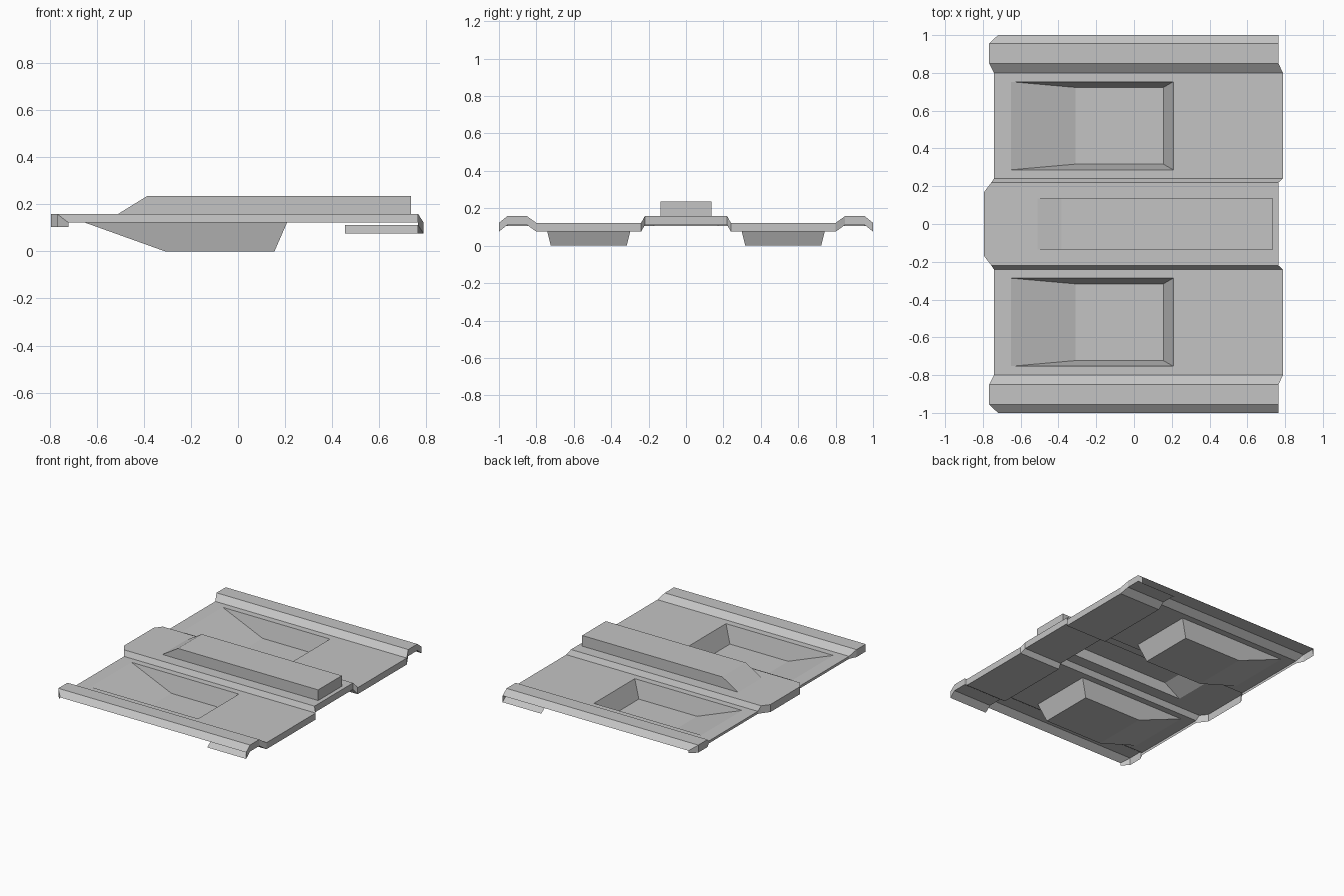
import bpy, bmesh

if "Cube" in bpy.data.objects:
    bpy.data.objects.remove(bpy.data.objects["Cube"], do_unlink=True)

grey = bpy.data.materials.new("light grey metal")
grey.use_nodes = True
color = (0.55, 0.55, 0.55, 1)
grey.diffuse_color = color
grey.node_tree.nodes["Principled BSDF"].inputs["Base Color"].default_value = color


def build(name, faces, up_index=0):
    """Weld corner lists into one sheet whose chosen face points upward."""
    bm = bmesh.new()
    for face in faces:
        bm.faces.new([bm.verts.new(p) for p in face])
    bmesh.ops.remove_doubles(bm, verts=bm.verts, dist=0.0005)
    bmesh.ops.recalc_face_normals(bm, faces=bm.faces)
    bm.faces.ensure_lookup_table()
    if bm.faces[up_index].normal.z < 0:
        bmesh.ops.reverse_faces(bm, faces=bm.faces)
    mesh = bpy.data.meshes.new(name)
    bm.to_mesh(mesh)
    bm.free()
    mesh.materials.append(grey)
    obj = bpy.data.objects.new(name, mesh)
    bpy.context.collection.objects.link(obj)
    return obj


def rect(x0, x1, y0, y1, z):
    return [(x0, y0, z), (x1, y0, z), (x1, y1, z), (x0, y1, z)]


def ring(a, b):
    """Four faces joining two rectangles."""
    return [[a[i], a[(i + 1) % 4], b[(i + 1) % 4], b[i]] for i in range(4)]


LOW, HIGH = 0.122, 0.158
LIP_DROP, LIP_X, RIM_Z = 0.047, 0.455, 0.104

# Half cross-section: y, z, end at -x, end at +x
half = [
    (0.17, HIGH, -0.793, 0.765),
    (0.22, HIGH, -0.755, 0.765),
    (0.24, LOW, -0.742, 0.788),
    (0.80, LOW, -0.742, 0.788),
    (0.85, HIGH, -0.767, 0.765),
    (0.955, HIGH, -0.767, 0.765),
    (1.0, LOW, -0.72, 0.765),
]
section = [(-y, z, a, b) for y, z, a, b in reversed(half)] + half

# Pressed shapes: the opening in the sheet and the flat end of the pressing
pressings = {}
for name, y in (("right_footwell", -0.52), ("left_footwell", 0.52)):
    pressings[name] = (rect(-0.65, 0.208, y - 0.233, y + 0.233, LOW),
                       rect(-0.31, 0.155, y - 0.203, y + 0.203, 0))
pressings["centre_tunnel"] = (rect(-0.51, 0.735, -0.135, 0.135, HIGH),
                              rect(-0.385, 0.735, -0.135, 0.135, 0.235))

# Corrugated panel with openings, turned-down rim and folded-under lip
faces = []
for (y0, z0, a0, b0), (y1, z1, a1, b1) in zip(section, section[1:]):
    outer = [(a0, y0, z0), (b0, y0, z0), (b1, y1, z1), (a1, y1, z1)]
    opening = next((r for r, _ in pressings.values()
                    if y0 < r[0][1] and r[2][1] < y1), None)
    faces += ring(outer, opening) if opening else [outer]
    # Rim at the -x end
    faces.append([(a0, y0, z0), (a1, y1, z1), (a1, y1, RIM_Z), (a0, y0, RIM_Z)])
    # End face and underside lip at the +x end
    d0, d1 = z0 - LIP_DROP, z1 - LIP_DROP
    faces.append([(b0, y0, z0), (b0, y0, d0), (b1, y1, d1), (b1, y1, z1)])
    faces.append([(b0, y0, d0), (LIP_X, y0, d0), (LIP_X, y1, d1), (b1, y1, d1)])
build("floor_panel", faces)

# Footwells and tunnel
for name, (opening, end) in pressings.items():
    build(name, [end] + ring(opening, end))
